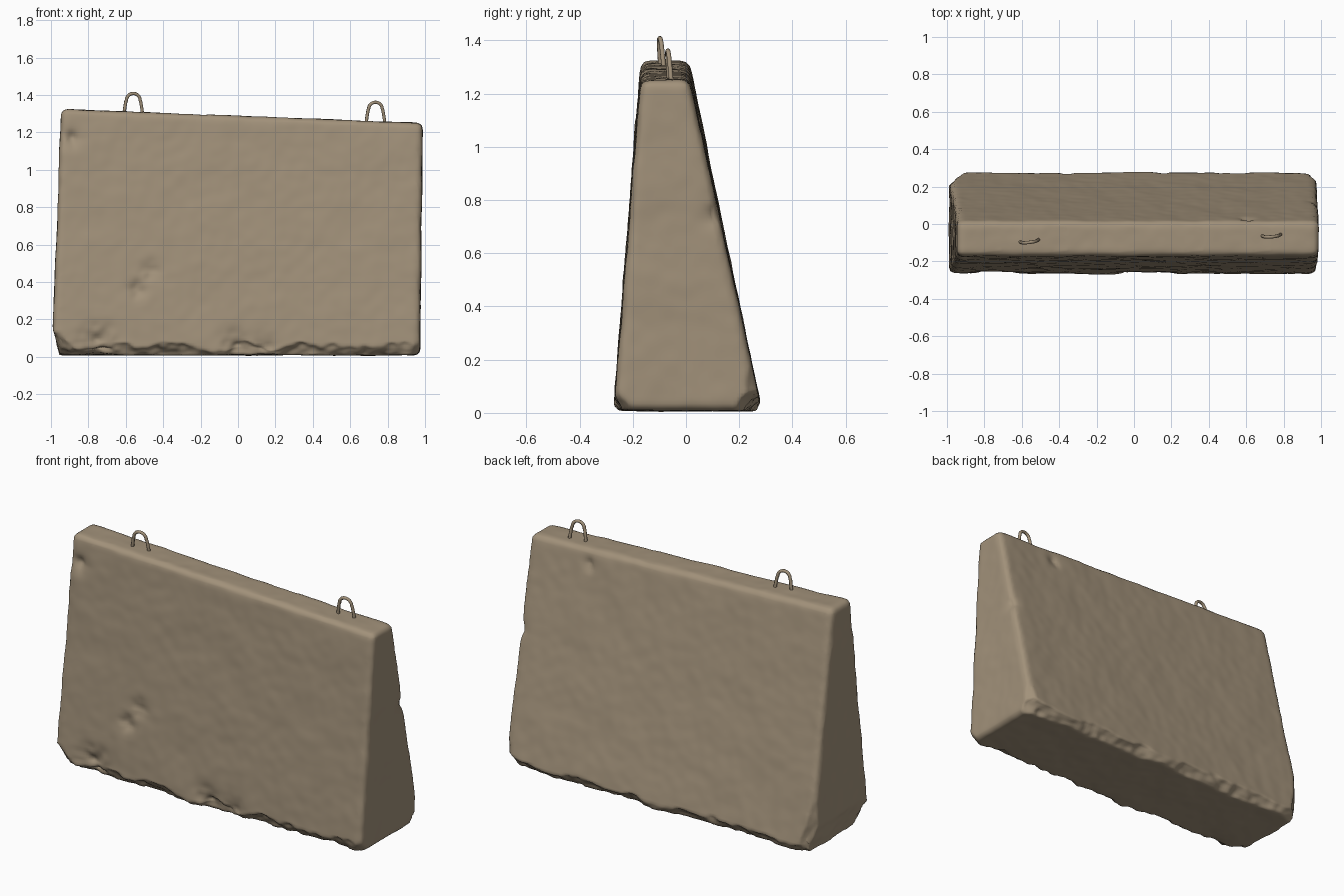
import bpy, bmesh, math
from mathutils import Vector, noise

if "Cube" in bpy.data.objects:
    bpy.data.objects.remove(bpy.data.objects["Cube"])

concrete = bpy.data.materials.new("weathered concrete")
concrete.diffuse_color = (0.36, 0.285, 0.195, 1)
concrete.use_nodes = True
concrete.node_tree.nodes["Principled BSDF"].inputs["Base Color"].default_value = concrete.diffuse_color


def to_mesh(obj):
    """Replace an object with its evaluated mesh."""
    dg = bpy.context.evaluated_depsgraph_get()
    mesh = bpy.data.meshes.new_from_object(obj.evaluated_get(dg))
    name = obj.name
    bpy.data.objects.remove(obj)
    new = bpy.data.objects.new(name, mesh)
    bpy.context.collection.objects.link(new)
    mesh.materials.clear()
    mesh.materials.append(concrete)
    mesh.polygons.foreach_set("use_smooth", [True] * len(mesh.polygons))
    return new


# Barrier slab: tapered block, rounded edges, evenly remeshed for weathering
bm = bmesh.new()
bmesh.ops.create_cube(bm, size=2)
for v in bm.verts:
    left, front, low = v.co.x < 0, v.co.y < 0, v.co.z < 0
    x = (-0.996 if low else -0.944) if left else (0.972 if low else 0.988)
    y = (-0.272 if low else -0.17) if front else (0.285 if low else 0.012)
    z = 0.008 if low else (1.325 if left else 1.25)
    v.co = (x, y, z)
bmesh.ops.bevel(bm, geom=bm.edges[:], offset=0.03, segments=3, profile=0.5, affect='EDGES')
mesh = bpy.data.meshes.new("barrier_slab")
bm.to_mesh(mesh)
bm.free()
slab = bpy.data.objects.new("barrier_slab", mesh)
bpy.context.collection.objects.link(slab)
remesh = slab.modifiers.new("remesh", 'REMESH')
remesh.mode = 'VOXEL'
remesh.voxel_size = 0.014
slab = to_mesh(slab)

# Broken edges: (outward normal, point on the break, roughness)
breaks = [
    ((0, -0.75, -0.65), (0, -0.258, 0.045), 0.035),
    ((0, 0.75, -0.65), (0, 0.262, 0.04), 0.03),
    ((-0.96, 0, -0.28), (-0.995, 0, 0.17), 0.012),
    ((-0.5, -0.6, -0.62), (-0.955, -0.25, 0.11), 0.04),
    ((0.55, -0.55, -0.62), (0.955, -0.24, 0.05), 0.02),
    ((0.5, 0.62, -0.6), (0.95, 0.25, 0.07), 0.02),
    ((-0.66, 0.75, 0), (-0.965, 0.225, 0), 0.012),
    ((0.7, 0.7, 0), (0.965, 0.24, 0), 0.012),
]
# Dents: centre, radius, depth
dents = [
    ((-0.89, -0.185, 1.17), 0.06, 0.025),
    ((-0.54, -0.24, 0.36), 0.06, 0.022),
    ((-0.47, -0.23, 0.46), 0.07, 0.016),
    ((-0.02, -0.26, 0.08), 0.08, 0.025),
    ((0.15, -0.26, 0.05), 0.09, 0.02),
    ((-0.75, -0.26, 0.08), 0.12, 0.03),
    ((0.97, 0.10, 0.74), 0.05, 0.015),
    ((0.6, 0.03, 1.18), 0.05, 0.015),
]
mesh = slab.data
normals = [v.normal.copy() for v in mesh.vertices]
for v, n in zip(mesh.vertices, normals):
    p = v.co.copy()
    for bn, pt, rough in breaks:
        b = Vector(bn).normalized()
        d = b.dot(p - Vector(pt)) - rough * noise.noise(p * 6) - rough * 0.4 * noise.noise(p * 20)
        if d > 0:
            p -= b * d
    for c, r, depth in dents:
        q = (p - Vector(c)).length / r
        if q < 1.5:
            p -= n * depth * math.exp(-q * q * 2) * (1 + 0.6 * noise.noise(p * 25))
    # overall unevenness
    p += n * (0.004 * noise.noise(v.co * 5) + 0.002 * noise.noise(v.co * 16))
    p.z = max(p.z, 0.0)
    v.co = p
mesh.update()


# Lifting loops: bent bars set in the top
def lifting_loop(name, x, y, z, turn):
    curve = bpy.data.curves.new(name, 'CURVE')
    curve.dimensions = '3D'
    curve.bevel_depth = 0.009
    curve.bevel_resolution = 2
    path = [(-0.05, -0.03), (-0.048, 0.01), (-0.04, 0.06)]
    path += [(-0.037 * math.cos(a), 0.066 + 0.037 * math.sin(a))
             for a in [math.pi * i / 10 for i in range(11)]]
    path += [(0.04, 0.06), (0.048, 0.01), (0.05, -0.03)]
    spline = curve.splines.new('POLY')
    spline.points.add(len(path) - 1)
    for pt, (px, pz) in zip(spline.points, path):
        pt.co = (x + px * math.cos(turn), y + px * math.sin(turn) - 0.08 * pz, z + pz, 1)
    obj = bpy.data.objects.new(name, curve)
    bpy.context.collection.objects.link(obj)
    return to_mesh(obj)


lifting_loop("lifting_loop_left", -0.56, -0.09, 1.305, 0.12)
lifting_loop("lifting_loop_right", 0.735, -0.06, 1.258, 0.08)
